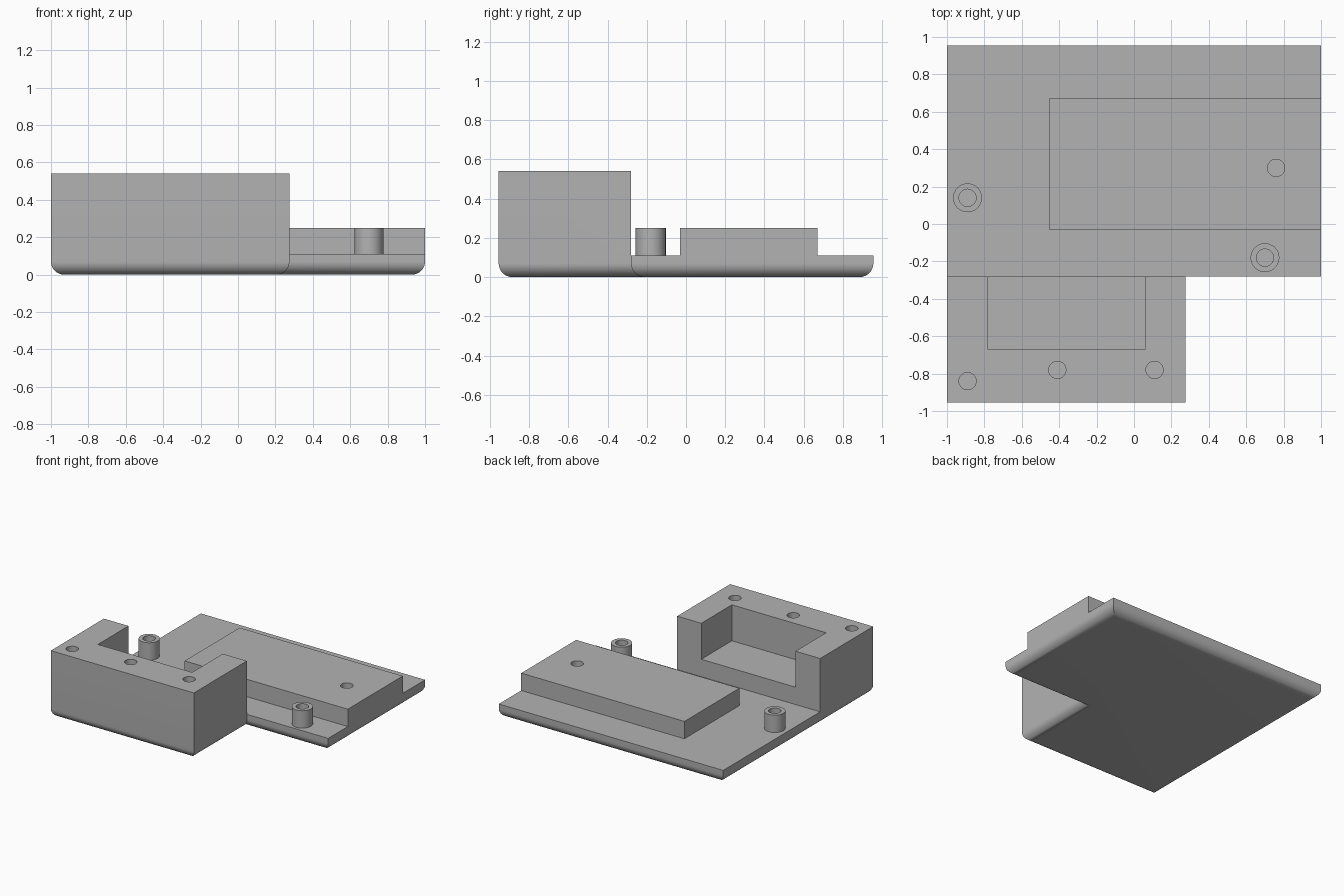
import bpy, bmesh

old = bpy.data.objects.get("Cube")
if old:
    bpy.data.objects.remove(old, do_unlink=True)

TOP, PAD, PLATE, STEP_Y = 0.54, 0.25, 0.11, -0.28

grey = bpy.data.materials.new("plain grey")
grey.use_nodes = True
colour = (0.45, 0.45, 0.45, 1)
grey.diffuse_color = colour
grey.node_tree.nodes["Principled BSDF"].inputs["Base Color"].default_value = colour


def make_object(name, bm):
    bmesh.ops.recalc_face_normals(bm, faces=bm.faces)
    mesh = bpy.data.meshes.new(name)
    bm.to_mesh(mesh)
    bm.free()
    mesh.materials.append(grey)
    obj = bpy.data.objects.new(name, mesh)
    bpy.context.collection.objects.link(obj)
    return obj


def box(name, x0, x1, y0, y1, z0, z1):
    bm = bmesh.new()
    bmesh.ops.create_cube(bm, size=1)
    for v in bm.verts:
        v.co = (x1 if v.co.x > 0 else x0,
                y1 if v.co.y > 0 else y0,
                z1 if v.co.z > 0 else z0)
    return make_object(name, bm)


def cylinder(name, x, y, radius, z0, z1):
    bm = bmesh.new()
    bmesh.ops.create_cone(bm, cap_ends=True, segments=48, radius1=radius,
                          radius2=radius, depth=z1 - z0)
    bmesh.ops.translate(bm, verts=bm.verts, vec=(x, y, (z0 + z1) / 2))
    return make_object(name, bm)


def activate(obj):
    bpy.ops.object.select_all(action="DESELECT")
    obj.select_set(True)
    bpy.context.view_layer.objects.active = obj


def cut(obj, cutter):
    cutter.hide_render = True
    mod = obj.modifiers.new("cut", "BOOLEAN")
    mod.operation = "DIFFERENCE"
    mod.solver = "EXACT"
    mod.object = cutter
    activate(obj)
    bpy.ops.object.modifier_apply(modifier=mod.name)
    bpy.data.objects.remove(cutter, do_unlink=True)


def smooth(obj):
    activate(obj)
    bpy.ops.object.shade_smooth_by_angle(angle=0.5)


# L-shaped body with a rounded bottom rim
outline = [(-1, -0.955), (0.275, -0.955), (0.275, STEP_Y),
           (1, STEP_Y), (1, 0.955), (-1, 0.955)]
bm = bmesh.new()
base = bm.faces.new([bm.verts.new((x, y, 0)) for x, y in outline])
grown = bmesh.ops.extrude_face_region(bm, geom=[base], use_keep_orig=True)
for v in grown["geom"]:
    if isinstance(v, bmesh.types.BMVert):
        v.co.z = TOP
bmesh.ops.recalc_face_normals(bm, faces=bm.faces)
rim = [e for e in bm.edges if all(v.co.z < 0.001 for v in e.verts)]
bmesh.ops.bevel(bm, geom=rim, offset=0.07, segments=12, profile=0.5,
                affect="EDGES", clamp_overlap=True)
body = make_object("body", bm)

# Lower the plate around the raised pad, and open the pocket in the block
cut(body, box("pad_level", -2, 2, STEP_Y, 2, PAD, 1))
cut(body, box("plate_left", -2, -0.455, STEP_Y, 2, PLATE, 1))
cut(body, box("plate_front", -2, 2, STEP_Y, -0.03, PLATE, 1))
cut(body, box("plate_back", -2, 2, 0.67, 2, PLATE, 1))
cut(body, box("pocket", -0.78, 0.06, -0.67, 0, PAD, 1))

# Blind screw holes in the block and the pad
for x, y, floor in [(-0.89, -0.84, PAD), (-0.41, -0.78, PAD),
                    (0.11, -0.78, PAD), (0.76, 0.30, PLATE)]:
    cut(body, cylinder("hole", x, y, 0.046, floor, 1))
smooth(body)

# Hollow screw posts standing on the plate
for name, x, y in [("left_post", 0.70, -0.18), ("right_post", -0.89, 0.14)]:
    post = cylinder(name, x, y, 0.077, PLATE - 0.01, PAD)
    cut(post, cylinder("post_hole", x, y, 0.046, PLATE, 1))
    smooth(post)
